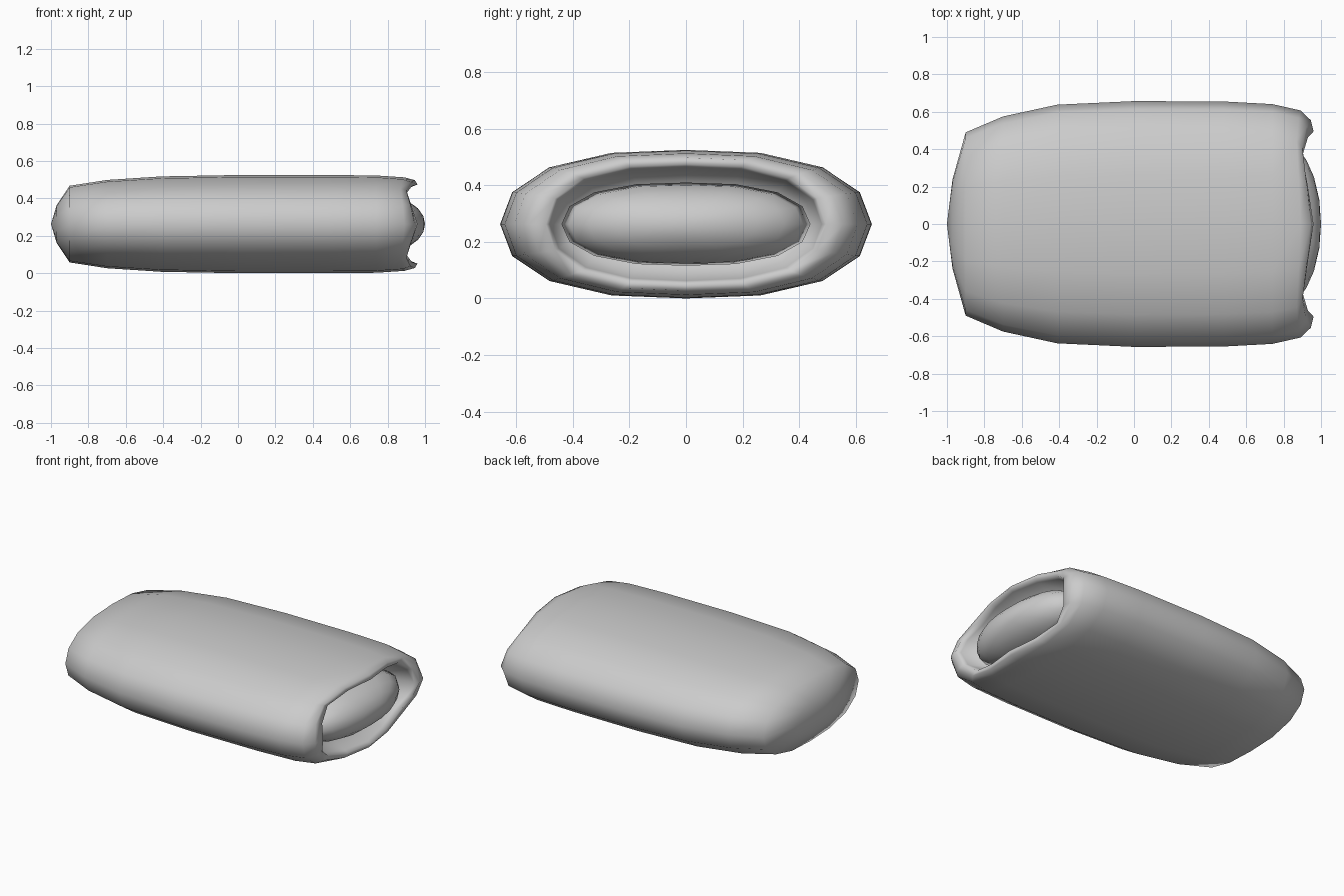
import bpy, bmesh, math

if "Cube" in bpy.data.objects:
    bpy.data.objects.remove(bpy.data.objects["Cube"])

ZC = 0.2625
# quarter cross-section (y, z), from top to side, as fractions of the half sizes
QUARTER = [(0, 1), (.40, .96), (.735, .765), (.935, .43), (1, 0)]
PROFILE = (QUARTER
           + [(y, -z) for y, z in QUARTER[-2::-1]]
           + [(-y, -z) for y, z in QUARTER[1:]]
           + [(-y, z) for y, z in QUARTER[-2:0:-1]])
N = len(PROFILE)


def loft(name, rings, start_tip=None, end_tip=None):
    """Rings are (x, half_y, half_z, wave); wave pulls the corners back in x."""
    bm = bmesh.new()
    loops = []
    for x, hy, hz, wave in rings:
        loops.append([bm.verts.new((
            x - wave * (1 - math.cos(4 * math.tau * i / N)) / 2,
            y * hy, ZC + z * hz)) for i, (y, z) in enumerate(PROFILE)])
    for a, b in zip(loops, loops[1:]):
        for i in range(N):
            j = (i + 1) % N
            bm.faces.new((a[i], a[j], b[j], b[i]))
    for tip, loop in ((start_tip, loops[0]), (end_tip, loops[-1])):
        if tip is not None:
            v = bm.verts.new((tip, 0, ZC))
            for i in range(N):
                j = (i + 1) % N
                f = (v, loop[j], loop[i]) if tip == start_tip else (v, loop[i], loop[j])
                bm.faces.new(f)
    bmesh.ops.recalc_face_normals(bm, faces=bm.faces)
    mesh = bpy.data.meshes.new(name)
    bm.to_mesh(mesh)
    bm.free()
    for p in mesh.polygons:
        p.use_smooth = True
    ob = bpy.data.objects.new(name, mesh)
    bpy.context.collection.objects.link(ob)
    return ob


# Outer casing: domed rear, long barrel, wavy rounded rim, recess with a floor
loft("casing", [
    (-.97, .24, .10, 0),
    (-.90, .49, .205, 0),
    (-.70, .575, .236, 0),
    (-.41, .638, .255, 0),
    (.00, .657, .2625, 0),
    (.48, .655, .2625, 0),
    (.74, .641, .260, 0),
    (.89, .607, .250, .02),
    (.945, .555, .235, .045),
    (.96, .495, .212, .06),
    (.93, .480, .200, .06),
    (.77, .445, .152, 0),
], start_tip=-1, end_tip=.77)

# Domed core sitting in the recess
angles = [90, 70, 52, 35, 17]
loft("core", [(.79 + .21 * math.cos(math.radians(a)),
               .44 * math.sin(math.radians(a)),
               .147 * math.sin(math.radians(a)), 0) for a in angles],
     start_tip=.76, end_tip=1)
